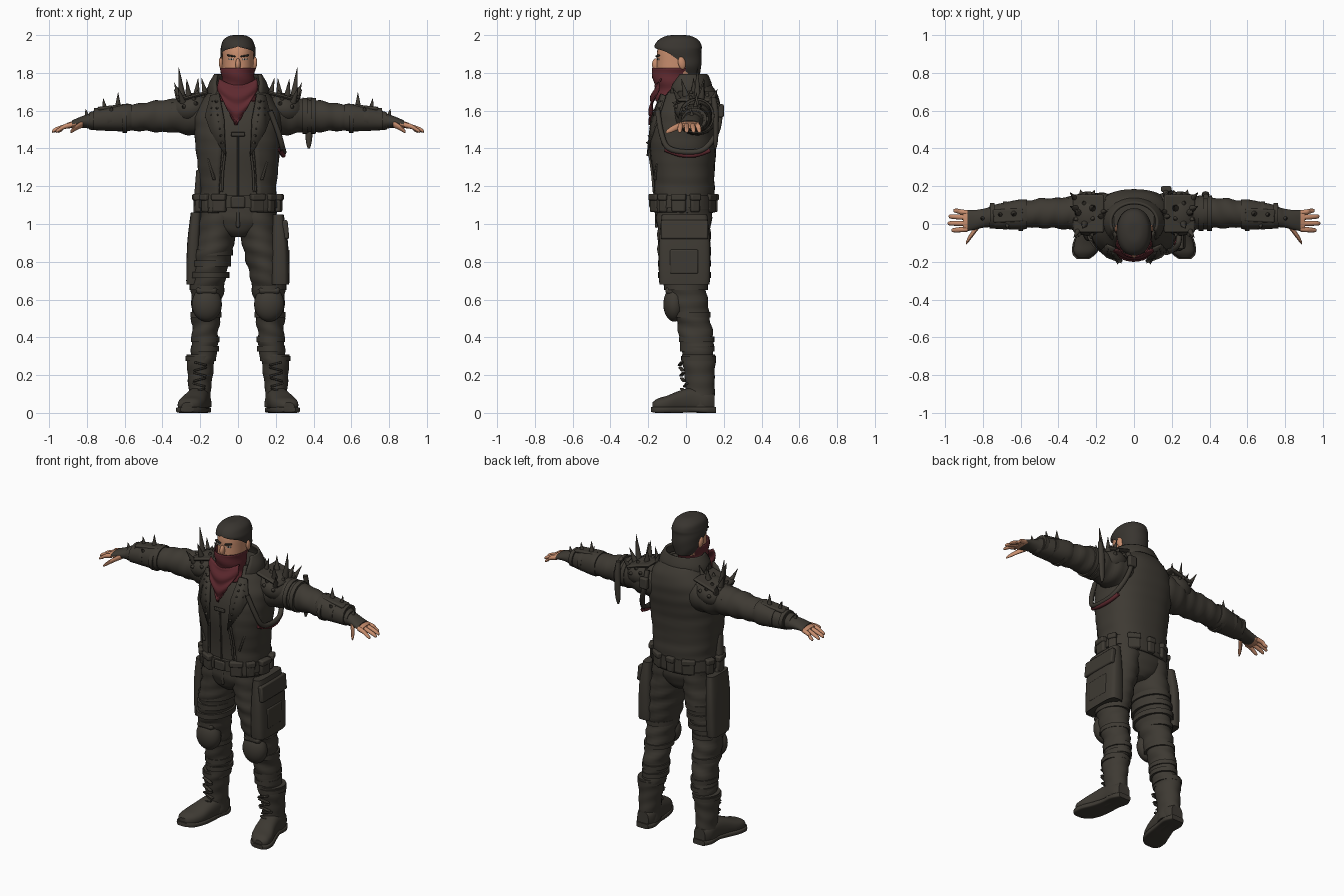
import bpy, bmesh, math, random
from mathutils import Vector, Matrix, Euler

random.seed(4)


def material(name, r, g, b):
    m = bpy.data.materials.new(name)
    m.diffuse_color = (r, g, b, 1)
    return m


DARK = material("dark leather", .048, .042, .033)
HAIR = material("dark hair", .04, .035, .029)
RED = material("deep red cloth", .112, .022, .028)
SKIN = material("skin", .58, .27, .155)
WHITE = material("eye white", .55, .5, .45)


def finish(name, bm, mat, mirror=False, solid=0, bevel=0):
    bmesh.ops.recalc_face_normals(bm, faces=bm.faces[:])
    me = bpy.data.meshes.new(name)
    bm.to_mesh(me)
    bm.free()
    me.materials.append(mat)
    ob = bpy.data.objects.new(name, me)
    bpy.context.collection.objects.link(ob)
    if solid:
        m = ob.modifiers.new("thickness", 'SOLIDIFY')
        m.thickness, m.offset = solid, 0
    if bevel:
        m = ob.modifiers.new("bevel", 'BEVEL')
        m.width, m.segments = bevel, 2
    if mirror:
        ob.modifiers.new("mirror", 'MIRROR')
    return ob


def spline(secs, k):
    """Smooth interpolation through the cross-sections."""
    out = []
    for i in range(len(secs) - 1):
        p = [secs[max(0, min(len(secs) - 1, i + j))] for j in (-1, 0, 1, 2)]
        for s in range(k):
            t = s / k
            out.append([.5 * (2 * b + (c - a) * t + (2 * a - 5 * b + 4 * c - d) * t * t
                              + (3 * b - a - 3 * c + d) * t ** 3) for a, b, c, d in zip(*p)])
    return out + [list(secs[-1])]


def loft(name, secs, mat, axis='Z', n=28, p=2.0, k=5, fold=0, cap=True, **kw):
    """Sections are x, y, z, radius a, radius b, and optionally the half angle of a front opening."""
    bm, rows = bmesh.new(), []
    is_open = len(secs[0]) > 5
    for s in spline(secs, k):
        x, y, z, a, b = s[:5]
        g = max(0, s[5]) if is_open else 0
        row = []
        for i in range(n + (1 if is_open else 0)):
            th = g + (2 * math.pi - 2 * g) * i / n
            u, v = math.sin(th), -math.cos(th)
            u = math.copysign(abs(u) ** (2 / p), u)
            v = math.copysign(abs(v) ** (2 / p), v)
            pos = x if axis == 'X' else z
            w = fold * (math.sin(75 * pos + 2.2 * math.sin(th)) + .6 * math.sin(41 * pos - 3 * math.cos(th)))
            u, v = u * (a + w), v * (b + w)
            d = {'Z': (u, v, 0), 'X': (0, u, v), 'Y': (u, 0, v)}[axis]
            row.append(bm.verts.new((x + d[0], y + d[1], z + d[2])))
        rows.append(row)
    m = len(rows[0])
    for r, q in zip(rows, rows[1:]):
        for i in range(m - 1 if is_open else m):
            bm.faces.new((r[i], r[(i + 1) % m], q[(i + 1) % m], q[i]))
    if cap:
        bm.faces.new(rows[0])
        bm.faces.new(rows[-1])
    return finish(name, bm, mat, **kw)


def box(name, c, size, mat, rot=(0, 0, 0), bevel=.008, **kw):
    bm = bmesh.new()
    bmesh.ops.create_cube(bm, size=1, matrix=Matrix.LocRotScale(Vector(c), Euler(rot), Vector(size)))
    return finish(name, bm, mat, bevel=bevel, **kw)


def ball(name, c, r, mat, rot=(0, 0, 0), **kw):
    bm = bmesh.new()
    bmesh.ops.create_uvsphere(bm, u_segments=24, v_segments=14, radius=1,
                              matrix=Matrix.LocRotScale(Vector(c), Euler(rot), Vector(r)))
    return finish(name, bm, mat, **kw)


def spikes(name, items, mat, **kw):
    """Each item is base point, direction, base radius, length."""
    bm = bmesh.new()
    for c, d, r, h in items:
        d = Vector(d).normalized()
        rot = d.to_track_quat('Z', 'Y').to_matrix().to_4x4()
        bmesh.ops.create_cone(bm, cap_ends=True, segments=10, radius1=r, radius2=r * .06, depth=h,
                              matrix=Matrix.Translation(Vector(c) + d * h / 2) @ rot)
    return finish(name, bm, mat, **kw)


def strap(name, pts, r, mat):
    cu = bpy.data.curves.new(name, 'CURVE')
    cu.dimensions, cu.bevel_depth, cu.bevel_resolution = '3D', r, 2
    sp = cu.splines.new('POLY')
    pts = spline(pts, 6)
    sp.points.add(len(pts) - 1)
    for q, c in zip(sp.points, pts):
        q.co = (*c, 1)
    cu.materials.append(mat)
    bpy.context.collection.objects.link(bpy.data.objects.new(name, cu))


# Head, hair and face
loft("head", [(0, -.02, 1.64, .06, .07), (0, -.055, 1.70, .062, .08), (0, -.07, 1.74, .07, .085),
              (0, -.05, 1.80, .08, .106), (0, -.04, 1.86, .083, .115), (0, -.037, 1.92, .083, .115),
              (0, -.035, 1.96, .073, .1), (0, -.03, 1.985, .045, .065)], SKIN, p=2.2)
loft("hair", [(0, 0, 1.78, .06, .07, 1.5), (0, -.03, 1.83, .087, .11, 1.8), (0, -.035, 1.88, .091, .118, 1.4),
              (0, -.04, 1.915, .093, .122, .95), (0, -.042, 1.94, .091, .124, 0), (0, -.04, 1.975, .077, .105, 0),
              (0, -.04, 1.997, .042, .06, 0), (0, -.04, 2.0, .005, .01, 0)], HAIR, p=2.15, fold=.001)
ball("ear", (.089, -.022, 1.852), (.012, .02, .034), SKIN, rot=(.2, 0, .2), mirror=True)
ball("nose", (0, -.158, 1.845), (.014, .022, .032), SKIN)
box("eyebrow", (.036, -.15, 1.89), (.045, .016, .009), HAIR, rot=(0, -.15, .2), bevel=.003, mirror=True)
box("eye", (.036, -.146, 1.872), (.026, .008, .009), WHITE, rot=(0, 0, .2), bevel=.002, mirror=True)
box("iris", (.036, -.148, 1.872), (.009, .008, .009), HAIR, rot=(0, 0, .2), bevel=.002, mirror=True)

# Bandana: mask ring and hanging triangle
loft("bandana_mask", [(0, -.06, 1.65, .11, .1), (0, -.07, 1.70, .085, .09), (0, -.07, 1.76, .084, .1),
                      (0, -.067, 1.825, .091, .112)], RED, fold=.003, cap=False, solid=.006)
bm = bmesh.new()
grid = []
for j in range(17):
    v = j / 16
    half = .1 + .04 * v if v < .2 else .108 * (1 - v) / .8 + .004
    row = []
    for i in range(17):
        u = i / 8 - 1
        x = u * half - .01 * v
        y = -.162 - .028 * math.sin(min(1, v * 1.6) * 1.57) + 3 * x * x + .006 * math.sin(16 * v + 3 * u * u)
        row.append(bm.verts.new((x, y, 1.735 - .21 * v + .035 * u * u * (1 - v))))
    grid.append(row)
for r, q in zip(grid, grid[1:]):
    for i in range(16):
        bm.faces.new((r[i], r[i + 1], q[i + 1], q[i]))
finish("bandana_drape", bm, RED, solid=.008)

# Torso: vest, open jacket, collar, lapels
body = [(0, -.015, 1.06, .2, .163, .46), (0, -.015, 1.17, .196, .16, .46), (0, -.017, 1.26, .203, .162, .42),
        (0, -.02, 1.4, .218, .174, .33), (0, -.01, 1.5, .225, .178, .32), (0, .005, 1.58, .222, .172, .4),
        (0, .02, 1.66, .18, .15, .5), (0, .025, 1.73, .12, .11, .7)]
loft("jacket", body, DARK, n=40, p=2.4, fold=.0015, cap=False, solid=.012)
loft("vest", [(x, y, z, a - .014, b - .014) for x, y, z, a, b, g in body], DARK, n=32, p=2.4)
loft("collar", [(0, .005, 1.66, .155, .125, .75), (0, .01, 1.73, .152, .122, .85), (0, .01, 1.79, .12, .1, 1.15)],
     DARK, cap=False, solid=.014)
bm = bmesh.new()
bm.faces.new([bm.verts.new(c) for c in [(.065, -.203, 1.36), (.145, -.172, 1.49), (.175, -.145, 1.57),
                                        (.145, -.11, 1.68), (.1, -.13, 1.69), (.075, -.182, 1.56)]])
bmesh.ops.triangulate(bm, faces=bm.faces[:])
finish("lapel", bm, DARK, mirror=True, solid=.012)
studs = []
for i in range(7):
    t = i / 6
    for s in (0, 1):
        x = .085 + .035 * math.sin(t * 2.6) * s + .03 * t
        studs.append(((x, -.2 + .055 * t + .02 * s, 1.43 + .22 * t), (.3, -1, .1), .009, .014))
spikes("lapel_studs", studs, DARK, mirror=True)
strap("jacket_edge", [(.085, -.17, 1.17), (.08, -.18, 1.28), (.068, -.195, 1.38)], .007, DARK)
strap("jacket_edge_2", [(-.085, -.17, 1.17), (-.08, -.18, 1.28), (-.068, -.195, 1.38)], .007, DARK)
strap("vest_zip", [(0, -.168, 1.15), (0, -.174, 1.3), (0, -.185, 1.48)], .005, DARK)
box("vest_clasp", (0, -.19, 1.475), (.075, .012, .022), DARK, bevel=.004)
box("jacket_pocket", (.14, -.155, 1.29), (.012, .02, .12), DARK, rot=(0, .3, .6), bevel=.004, mirror=True)

# Shoulder harness with red lower edge, on one side
strap("harness", [(.17, -.15, 1.6), (.215, -.13, 1.48), (.237, -.09, 1.40), (.242, .02, 1.38),
                  (.232, .1, 1.4), (.2, .16, 1.48), (.17, .178, 1.58), (.17, .15, 1.67)], .015, DARK)
strap("harness_trim", [(.222, -.11, 1.395), (.238, -.03, 1.368), (.238, .05, 1.366), (.222, .125, 1.39)], .013, RED)
box("harness_buckle", (.17, .185, 1.6), (.055, .03, .07), DARK)

# Arms, bracers, gloves
loft("sleeve", [(.13, .04, 1.57, .12, .11), (.22, .055, 1.575, .11, .108), (.3, .058, 1.575, .092, .096),
                (.38, .057, 1.572, .083, .086), (.48, .057, 1.568, .078, .078), (.58, .052, 1.562, .07, .067),
                (.7, .042, 1.553, .063, .057), (.79, .033, 1.545, .05, .044)], DARK, axis='X', fold=.003, mirror=True)
loft("bracer", [(.565, .052, 1.565, .076, .07), (.6, .05, 1.563, .08, .073), (.68, .044, 1.556, .071, .063),
                (.765, .036, 1.549, .06, .052)], DARK, axis='X', p=2.3, mirror=True)
box("bracer_plate", (.665, .045, 1.618), (.16, .07, .02), DARK, rot=(0, .11, -.05), mirror=True)
for x, r in ((.6, .083), (.68, .074), (.75, .066)):
    loft("bracer_strap", [(x - .012, .045, 1.558, r, r - .008), (x + .012, .045, 1.557, r, r - .009)],
         DARK, axis='X', k=1, mirror=True)
spikes("bracer_spikes", [((.635, .055, 1.615), (0, 0, 1), .018, .08), ((.705, .05, 1.608), (.15, 0, 1), .015, .058),
                         ((.67, -.005, 1.6), (0, -.8, 1), .012, .03), ((.8, .03, 1.575), (.2, 0, 1), .012, .035),
                         ((.59, .06, 1.615), (0, 0, 1), .012, .025), ((.74, .04, 1.6), (0, 0, 1), .011, .022)],
       DARK, mirror=True)
loft("glove", [(.77, .034, 1.545, .053, .045), (.8, .03, 1.543, .05, .036), (.84, .022, 1.537, .052, .028),
               (.88, .018, 1.528, .055, .02)], DARK, axis='X', mirror=True)
loft("palm", [(.83, .022, 1.535, .045, .022), (.87, .018, 1.528, .054, .019), (.905, .018, 1.52, .054, .015)],
     SKIN, axis='X', mirror=True)
for i, (y, end) in enumerate([(-.028, .965), (.003, .985), (.034, .98), (.06, .955)]):
    loft("finger", [(.88, y, 1.525, .013, .014), (.92, y * 1.08, 1.515, .0135, .013),
                    (end - .02, y * 1.15, 1.5, .012, .011), (end - .004, y * 1.18, 1.491, .009, .008),
                    (end, y * 1.18, 1.488, .003, .003)], SKIN, axis='X', n=12, mirror=True)
loft("thumb", [(.82, -.005, 1.53, .02, .018), (.85, -.045, 1.515, .019, .016), (.875, -.08, 1.498, .016, .013),
               (.888, -.1, 1.487, .008, .007)], SKIN, axis='X', n=12, mirror=True)

# Shoulder pads with studs and spikes
pad_c, pad_r, pad_rot = Vector((.245, .055, 1.61)), Vector((.112, .118, .082)), Euler((0, .25, 0))
ball("shoulder_pad", pad_c, pad_r, DARK, rot=pad_rot, mirror=True)
box("pad_rim", (.24, .055, 1.675), (.17, .2, .018), DARK, rot=(0, .27, 0), bevel=.009, mirror=True)
items = []
for ring, count in ((.5, 6), (.95, 9), (1.3, 10)):
    for i in range(count):
        az = 2 * math.pi * i / count + ring
        d = Vector((math.sin(ring) * math.cos(az), math.sin(ring) * math.sin(az), math.cos(ring)))
        base = Vector(a * b for a, b in zip(d, pad_r * .98))
        base.rotate(pad_rot)
        d.rotate(pad_rot)
        big = (ring < .9 and i % 2 == 0) or (ring == .95 and i % 3 == 0)
        items.append((pad_c + base, d + Vector((0, 0, .9)) if big else d, .018 if big else .012,
                      random.uniform(.08, .11) if big else .022))
items += [((.295, .06, 1.67), (.12, 0, 1), .02, .16), ((.17, .04, 1.68), (.25, 0, 1), .018, .095)]
spikes("shoulder_spikes", items, DARK, mirror=True)

# Sheathed knife strapped to one upper arm
for x in (.355, .4):
    loft("arm_band", [(x - .013, .057, 1.573, .094, .096), (x + .013, .057, 1.572, .093, .094)], DARK, axis='X', k=1)
loft("knife_sheath", [(.375, .155, 1.4, .006, .006), (.375, .157, 1.44, .016, .012), (.378, .158, 1.52, .02, .015),
                      (.38, .155, 1.6, .018, .017), (.38, .145, 1.67, .014, .014)], DARK, n=12)

# Belt, buckle and pouches
loft("pelvis", [(0, -.012, .93, .05, .1), (0, -.012, .97, .14, .135), (0, -.012, 1.03, .195, .148),
                (0, -.012, 1.1, .2, .15)], DARK, p=2.3, fold=.002)
loft("belt", [(0, -.015, 1.085, .215, .168), (0, -.015, 1.15, .212, .168)], DARK, n=36, p=2.4, k=1)
box("buckle", (0, -.187, 1.115), (.075, .016, .06), DARK)
for i, deg in enumerate((28, 52, 82, 112, 150, 180, 210, 248, 278, 308, 333)):
    th = math.radians(deg)
    c = (.216 * math.sin(th), -.015 - .166 * math.cos(th), 1.11)
    w = .05 if i % 2 else .075
    box("belt_pouch", c, (w, .034, .095), DARK, rot=(0, 0, th), bevel=.01)
    box("pouch_flap", (c[0] * 1.02, c[1] * 1.02, 1.142), (w + .006, .04, .035), DARK, rot=(0, 0, th))

# Trousers, knee pads and leg straps
leg = [(.1, -.01, 1.08, .105, .145), (.112, -.01, .95, .104, .142), (.132, -.01, .85, .1, .137),
       (.148, -.008, .75, .092, .128), (.162, 0, .65, .086, .11), (.168, .02, .56, .079, .098),
       (.172, .045, .46, .072, .09), (.177, .058, .36, .069, .088), (.185, .065, .26, .062, .08)]
loft("trouser_leg", leg, DARK, fold=.004, mirror=True)
ball("knee_pad", (.165, -.062, .575), (.08, .058, .092), DARK, mirror=True)
box("knee_pad_plate", (.166, -.085, .645), (.11, .05, .035), DARK, rot=(-.3, 0, 0), bevel=.014, mirror=True)
for z, y, r, d in ((.665, 0, .091, .116), (.52, .03, .083, .1), (.39, .056, .076, .094), (.34, .06, .075, .092)):
    x = .165 + .03 * (.66 - z)
    loft("leg_strap", [(x, y, z - .014, r, d), (x, y, z + .014, r, d)], DARK, k=1, mirror=True)
box("fly_seam", (0, -.155, 1.03), (.02, .02, .1), DARK)

# Thigh bag on one side, holster with grip on the other
loft("thigh_bag", [(.222, -.008, .685, .045, .125), (.222, -.008, .7, .05, .135), (.22, -.008, .9, .045, .135),
                   (.212, -.008, 1.05, .03, .12)], DARK, p=4, k=3)
box("bag_flap", (.252, -.008, .97), (.03, .25, .1), DARK, rot=(0, -.1, 0))
box("bag_pocket", (.262, -.01, .8), (.022, .15, .13), DARK)
loft("holster", [(-.24, .015, .68, .03, .08), (-.24, .015, .7, .034, .09), (-.235, .01, .9, .034, .1),
                 (-.222, .0, 1.06, .028, .09)], DARK, p=3.5, k=3)
loft("holster_grip", [(-.215, -.03, 1.04, .022, .04), (-.212, -.04, 1.15, .02, .026), (-.207, -.05, 1.24, .018, .026),
                      (-.205, -.055, 1.285, .016, .02)], DARK, n=14)
for z in (.73, .79, .85):
    x = -.148 + (z - .75) * .16
    loft("thigh_strap", [(x, -.008, z - .016, .105, .14), (x, -.008, z + .016, .105, .14)], DARK, k=1)

# Boots
loft("boot_shaft", [(.205, .075, .03, .062, .075), (.203, .075, .12, .06, .076), (.2, .072, .2, .066, .08),
                    (.198, .068, .27, .074, .087), (.197, .067, .31, .076, .089)], DARK, fold=.002, mirror=True)
loft("boot_cuff", [(.197, .067, .275, .08, .092), (.197, .067, .3, .081, .093)], DARK, k=1, mirror=True)
loft("boot_foot", [(.202, .152, .055, .04, .05), (.205, .11, .06, .058, .06), (.21, .04, .068, .06, .067),
                   (.225, -.03, .06, .064, .059), (.245, -.1, .046, .07, .045), (.26, -.15, .04, .058, .036),
                   (.268, -.178, .033, .03, .022)], DARK, axis='Y', p=2.5, mirror=True)
loft("boot_sole", [(.202, .158, .016, .042, .016), (.205, .11, .016, .063, .016), (.212, .04, .018, .06, .014),
                   (.227, -.03, .016, .068, .016), (.247, -.1, .016, .076, .016), (.262, -.155, .016, .064, .016),
                   (.27, -.185, .018, .034, .013)], DARK, axis='Y', p=5, mirror=True)
for i in range(6):
    z = .12 + .028 * i
    box("boot_lace", (.208 - .002 * i, -.012 - .004 * abs(i - 1) + .012 * (i == 1), z), (.07, .02, .01), DARK,
        rot=(0, .25 * (-1) ** i, .2), bevel=.004, mirror=True)

# Smooth shading with sharp edges kept
for ob in bpy.context.scene.objects:
    ob.select_set(ob.type == 'MESH')
    if ob.type == 'MESH':
        bpy.context.view_layer.objects.active = ob
bpy.ops.object.shade_smooth_by_angle(angle=math.radians(40))
